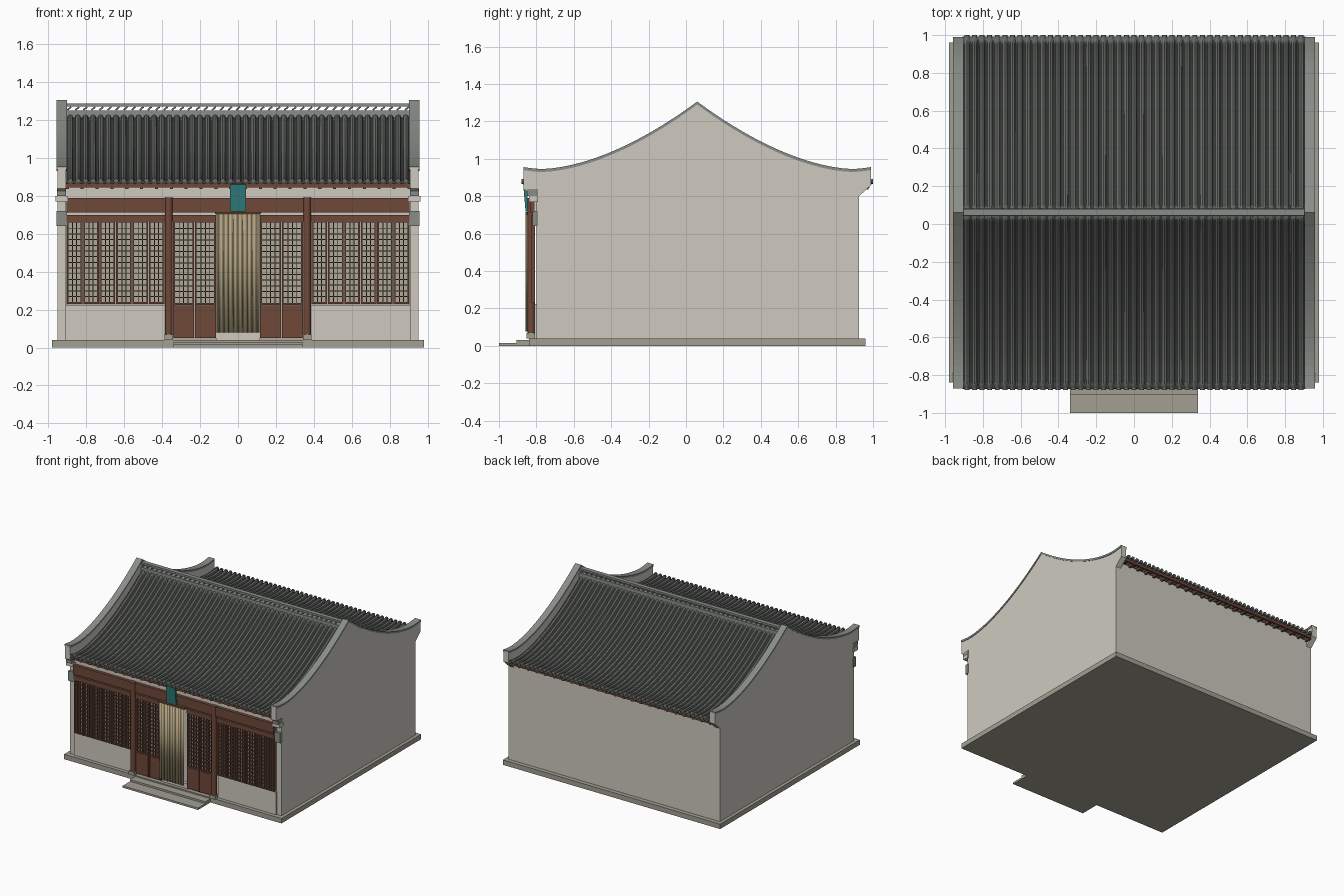
import bpy, bmesh, math
from mathutils import Matrix, Vector

if "Cube" in bpy.data.objects:
    bpy.data.objects.remove(bpy.data.objects["Cube"])


def mat(name, r, g, b):
    m = bpy.data.materials.new(name)
    m.diffuse_color = (r, g, b, 1)
    m.use_nodes = True
    m.node_tree.nodes["Principled BSDF"].inputs["Base Color"].default_value = m.diffuse_color
    return m


PLASTER = mat("plaster", .62, .59, .53)
STONE = mat("stone", .36, .35, .29)
WOOD = mat("wood", .16, .065, .04)
TILE = mat("tile", .13, .14, .13)
TRIM = mat("trim", .25, .27, .25)
PAPER = mat("window_paper", .42, .41, .33)
CLOTH = mat("cloth", .45, .37, .22)
TEAL = mat("teal", .03, .2, .2)


def finish(name, bm, m, smooth=False):
    bmesh.ops.recalc_face_normals(bm, faces=bm.faces)
    me = bpy.data.meshes.new(name)
    bm.to_mesh(me)
    bm.free()
    me.materials.append(m)
    ob = bpy.data.objects.new(name, me)
    bpy.context.collection.objects.link(ob)
    if smooth:
        bpy.ops.object.select_all(action='DESELECT')
        ob.select_set(True)
        bpy.context.view_layer.objects.active = ob
        bpy.ops.object.shade_smooth_by_angle(angle=math.radians(40))
    return ob


def boxes(name, items, m, mirror=False):
    """Each item: x0, x1, y0, y1, z0, z1 and an optional tilt about y."""
    bm = bmesh.new()
    for it in items:
        x0, x1, y0, y1, z0, z1 = it[:6]
        tilt = it[6] if len(it) > 6 else 0
        for s in ((1, -1) if mirror else (1,)):
            M = (Matrix.Translation((s * (x0 + x1) / 2, (y0 + y1) / 2, (z0 + z1) / 2))
                 @ Matrix.Rotation(tilt * s, 4, 'Y')
                 @ Matrix.Diagonal((x1 - x0, y1 - y0, z1 - z0, 1)))
            bmesh.ops.create_cube(bm, size=1, matrix=M)
    return finish(name, bm, m)


def slab(name, profile, x0, x1, m):
    """Extrude a (y, z) outline along x, on both ends of the house."""
    bm = bmesh.new()
    for s in (1, -1):
        f = bm.faces.new([bm.verts.new((s * x0, y, z)) for y, z in profile])
        r = bmesh.ops.extrude_face_region(bm, geom=[f])
        vs = [v for v in r['geom'] if isinstance(v, bmesh.types.BMVert)]
        bmesh.ops.translate(bm, verts=vs, vec=Vector((s * (x1 - x0), 0, 0)))
    return finish(name, bm, m)


def rods(name, items, m, sides=16, along_y=False):
    """Each item: centre x, y, z, radius, length."""
    bm = bmesh.new()
    for x, y, z, r, d in items:
        M = Matrix.Translation((x, y, z))
        if along_y:
            M = M @ Matrix.Rotation(math.pi / 2, 4, 'X')
        bmesh.ops.create_cone(bm, cap_ends=True, segments=sides, radius1=r, radius2=r,
                              depth=d, matrix=M)
    return finish(name, bm, m, True)


def sheet(name, rows, m, thick, smooth=True):
    bm = bmesh.new()
    grid = [[bm.verts.new(p) for p in row] for row in rows]
    for a, b in zip(grid, grid[1:]):
        for i in range(len(a) - 1):
            bm.faces.new((a[i], a[i + 1], b[i + 1], b[i]))
    ob = finish(name, bm, m, smooth)
    mod = ob.modifiers.new("thickness", 'SOLIDIFY')
    mod.thickness = thick
    mod.offset = 0
    return ob


RIDGE = .06


def curve(y):
    return .94 + .36 * abs((.83 - abs(y - RIDGE)) / .83) ** 1.7


# plinth and steps
boxes("plinth", [(-.98, .98, -.84, .96, 0, .04)], STONE)
boxes("steps", [(-.34, .34, -1, -.84, 0, .015), (-.34, .34, -.905, -.84, .015, .03)], STONE)

# gable walls with sweeping caps
ys = [RIDGE + .93 * (i / 24 - 1) for i in range(49)]
top = [(y, curve(y)) for y in ys]
slab("gable_wall", [(.925, .04), (.925, .80), (.99, .86)][::1] + top[::-1]
     + [(-.87, .84), (-.80, .79), (-.80, .04)], .907, .953, PLASTER)
slab("gable_cap", [(y, z + .006) for y, z in top] + [(y, z - .01) for y, z in top[::-1]],
     .903, .957, TRIM)
boxes("gable_corbel", [(.9, .963, -.84, -.79, .77, .80)], PLASTER, True)
boxes("gable_corbel_trim", [(.907, .955, -.85, -.79, .80, .838),
                            (.903, .956, -.822, -.79, .64, .72)], TRIM, True)

# back wall, front sill walls and upper wall
boxes("back_wall", [(-.91, .91, .89, .925, .04, .85)], PLASTER)
boxes("sill_wall", [(.385, .91, -.81, -.77, .04, .225)], PLASTER, True)
boxes("upper_wall", [(-.91, .91, -.81, -.77, .70, .85)], PLASTER)
boxes("threshold", [(-.115, .115, -.815, -.785, .04, .08)], PLASTER)

# tiled roof: corrugated sheets on both slopes
N = 45
P = 1.81 / N
prof = [(-.5 * P, -.004), (-.012, 0), (-.0085, .0095), (0, .0135), (.0085, .0095), (.012, 0)]
xs = [(-.905 + (k + .5) * P + dx, dz) for k in range(N) for dx, dz in prof] + [(.905, -.004)]
for side, s in (("front", -1), ("back", 1)):
    rows = []
    for i in range(21):
        y = RIDGE + s * .933 * i / 20
        rows.append([(x, y, curve(y) - .078 + dz) for x, dz in xs])
    sheet(side + "_roof_tiles", rows, TILE, .008)
    ye = RIDGE + s * .934
    rods(side + "_eave_tile_ends", [(-.905 + (k + .5) * P, ye, .879, .0135, .012)
                                    for k in range(N)], TILE, 10, True)
    # eave boards and rafters
    yo = RIDGE + s * .915
    boxes(side + "_eave_board", [(-.905, .905, yo - .006, yo + .006, .845, .868)], WOOD)
    yi = RIDGE + s * .82
    boxes(side + "_rafters", [(-.9 + k * .0783 - .008, -.9 + k * .0783 + .008,
                               min(yi, yo), max(yi, yo), .836, .855)
                              for k in range(24)], WOOD)

# openwork ridge
boxes("ridge_base", [(-.905, .905, .043, .083, 1.19, 1.25)], TRIM)
boxes("ridge_top", [(-.905, .905, .045, .08, 1.272, 1.287)], TRIM)
boxes("ridge_openwork", [(-.89 + k * .0424 - .013, -.89 + k * .0424 + .013, .05, .075,
                          1.2565, 1.2655, -.7) for k in range(43)], TILE)

# timber frame
boxes("front_beam", [(-.905, .905, -.835, -.79, .712, .788)], WOOD)
rods("front_columns", [(s * .365, -.828, .425, .02, .73) for s in (1, -1)], WOOD)
boxes("column_bases", [(.342, .388, -.853, -.80, .04, .068)], STONE, True)
boxes("head_rail", [(.115, .905, -.828, -.80, .665, .698)], WOOD, True)

# lattice windows and doors
wins = [(.388 + k * .0865, .388 + k * .0865 + .082, .23) for k in range(6)]
doors = [(.117, .227, .05), (.231, .342, .05)]
frames, bars = [], []
for x0, x1, z0 in wins + doors:
    t, zt = .009, .668
    zl = .225 if z0 < .1 else z0
    frames += [(x0, x0 + t, -.826, -.806, z0, zt), (x1 - t, x1, -.826, -.806, z0, zt),
               (x0, x1, -.826, -.806, zl, zl + t), (x0, x1, -.826, -.806, zt - t, zt)]
    if z0 < .1:
        frames.append((x0, x1, -.824, -.806, z0, .222))
    cols = 4 if z0 < .1 else 3
    for k in range(1, cols):
        x = x0 + t + (x1 - x0 - 2 * t) * k / cols
        bars.append((x - .0025, x + .0025, -.822, -.808, zl, zt))
    for k in range(1, 14):
        z = zl + t + (zt - zl - 2 * t) * k / 14
        bars.append((x0, x1, -.822, -.808, z - .0025, z + .0025))
boxes("window_and_door_frames", frames, WOOD, True)
boxes("lattice_bars", bars, WOOD, True)
boxes("window_paper", [(.385, .905, -.80, -.795, .22, .70),
                       (.115, .345, -.80, -.795, .04, .70)], PAPER, True)

# pleated door curtain, rod and plaque
cx = [-.112 + .224 * i / 72 for i in range(73)]
sheet("door_curtain", [[(x, -.85 + .007 * math.cos(x / .224 * 18 * math.pi), z) for x in cx]
                       for z in (.078, .705)], CLOTH, .003)
boxes("curtain_rail", [(-.12, .12, -.858, -.82, .703, .716)], WOOD)
plaque = boxes("plaque", [(-.042, .042, -.008, .008, -.072, .072)], TEAL)
plaque.location = (0, -.856, .79)
plaque.rotation_euler = (math.radians(5), 0, 0)
